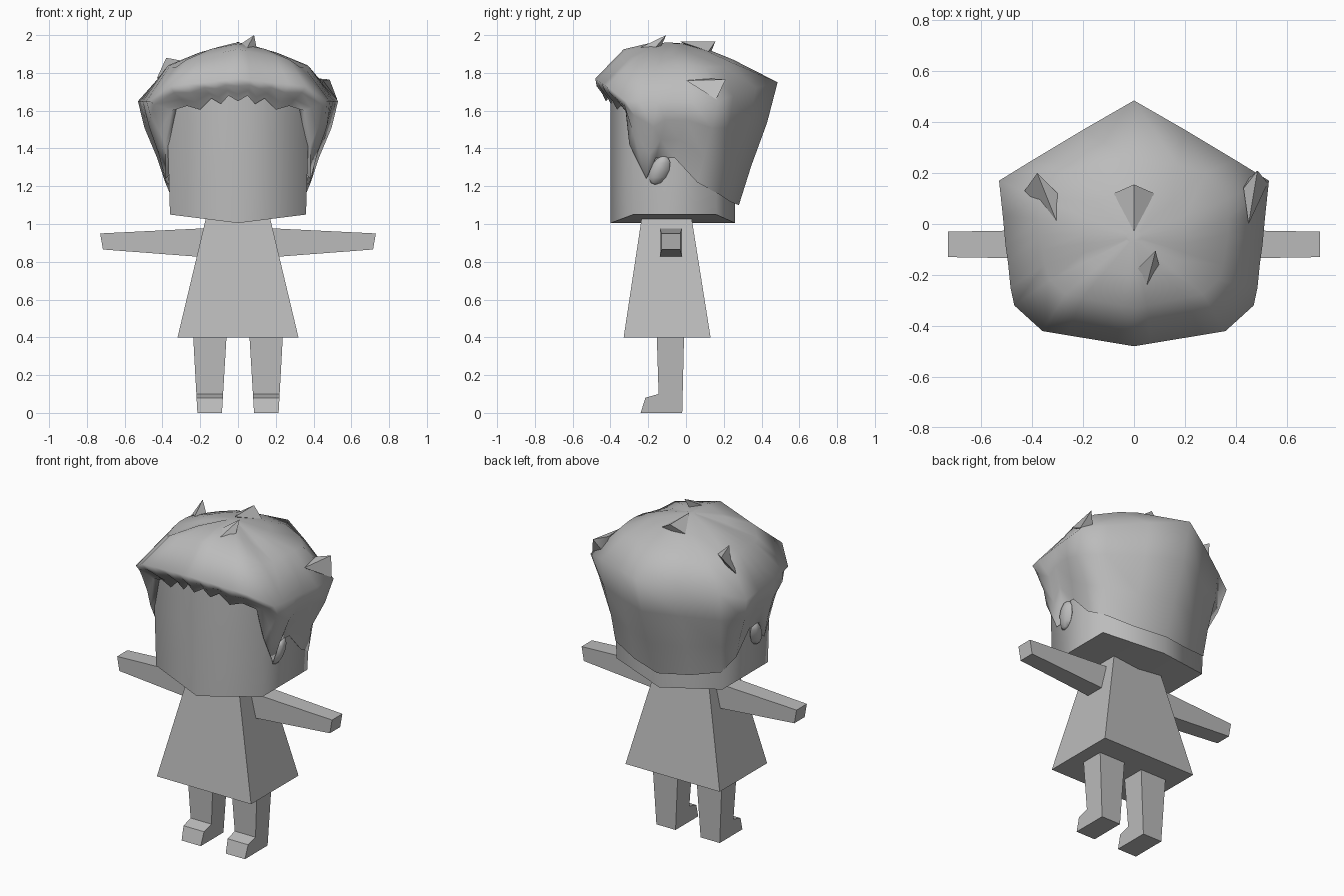
import bpy, bmesh, math
from mathutils import Vector

if "Cube" in bpy.data.objects:
    bpy.data.objects.remove(bpy.data.objects["Cube"])

grey = bpy.data.materials.new("plain_grey")
grey.use_nodes = True
tone = (0.5, 0.5, 0.5, 1)
grey.diffuse_color = tone
grey.node_tree.nodes["Principled BSDF"].inputs["Base Color"].default_value = tone


def finish(name, bm, smooth=None):
    bmesh.ops.recalc_face_normals(bm, faces=bm.faces)
    mesh = bpy.data.meshes.new(name)
    bm.to_mesh(mesh)
    bm.free()
    obj = bpy.data.objects.new(name, mesh)
    bpy.context.collection.objects.link(obj)
    mesh.materials.append(grey)
    if smooth:
        bpy.ops.object.select_all(action="DESELECT")
        obj.select_set(True)
        bpy.context.view_layer.objects.active = obj
        bpy.ops.object.shade_smooth_by_angle(angle=math.radians(smooth))
    return obj


def loft(name, rings, smooth=None, caps=True):
    """Join closed rings of equal length; cap both ends."""
    bm = bmesh.new()
    rows = [[bm.verts.new(p) for p in ring] for ring in rings]
    n = len(rows[0])
    for a, b in zip(rows, rows[1:]):
        for i in range(n):
            j = (i + 1) % n
            bm.faces.new((a[i], a[j], b[j], b[i]))
    if caps:
        bm.faces.new(rows[0])
        bm.faces.new(rows[-1])
    return finish(name, bm, smooth)


def hull(name, points, smooth=None):
    bm = bmesh.new()
    for p in points:
        bm.verts.new(p)
    bmesh.ops.convex_hull(bm, input=bm.verts)
    return finish(name, bm, smooth)


def rect(hx, y0, y1, z):
    return [(-hx, y0, z), (hx, y0, z), (hx, y1, z), (-hx, y1, z)]


# Dress
loft("dress", [rect(0.32, -0.33, 0.13, 0.4), rect(0.17, -0.235, 0.03, 1.03)])

# Arms and legs
leg_profile = [(-0.24, 0), (-0.02, 0), (-0.01, 0.42), (-0.155, 0.42),
               (-0.145, 0.1), (-0.215, 0.08)]
for side, s in (("left", 1), ("right", -1)):
    def arm_end(x_top, x_low, y0, y1, top, low):
        return [(s * x_top, y0, top), (s * x_top, y1, top),
                (s * x_low, y1, low), (s * x_low, y0, low)]
    loft(side + "_arm", [arm_end(0.12, 0.12, -0.14, -0.02, 0.98, 0.82),
                         arm_end(0.73, 0.715, -0.13, -0.03, 0.95, 0.865)])
    inner = [(s * (0.085 - 0.06 * z), y, z) for y, z in leg_profile]
    outer = [(s * (0.215 + 0.055 * z), y, z) for y, z in leg_profile]
    loft(side + "_leg", [inner, outer])

    # Ear: a small tilted faceted bead
    bm = bmesh.new()
    bmesh.ops.create_uvsphere(bm, u_segments=6, v_segments=6, radius=1)
    for v in bm.verts:
        y, z = v.co.y * 0.052, v.co.z * 0.078
        v.co = (s * (0.375 + v.co.x * 0.03 + z * 0.15),
                -0.14 + y + z * 0.3, 1.285 + z)
    finish(side + "_ear", bm, 60)

# Head: six-sided block with a gently keeled chin
outline = [(0, -0.4), (0.36, -0.28), (0.36, 0.16),
           (0, 0.26), (-0.36, 0.16), (-0.36, -0.28)]


def head_ring(z, drop=0, k=1):
    return [(x * k, y, z - (drop if x == 0 else 0)) for x, y in outline]


bm = bmesh.new()
rows = [[bm.verts.new(p) for p in r]
        for r in (head_ring(1.05, 0.045), head_ring(1.4, 0, 1.03), head_ring(1.72))]
for a, b in zip(rows, rows[1:]):
    for i in range(6):
        j = (i + 1) % 6
        bm.faces.new((a[i], a[j], b[j], b[i]))
low = rows[0]
bm.faces.new((low[0], low[1], low[2], low[3]))
bm.faces.new((low[0], low[3], low[4], low[5]))
bm.faces.new(rows[-1])
finish("head", bm, 78)

# Hair columns, front to back: crown point, widest point, hem point
columns = []
for x, z in ((0, 1.65), (0.05, 1.68), (0.09, 1.635), (0.14, 1.665),
             (0.2, 1.605), (0.27, 1.625)):
    columns.append(((x, -0.33 + x * 0.2, 1.925 - x * 0.2),
                    (x * 1.33, -0.48 + x * 0.22, 1.77 - x * 0.15),
                    (x, -0.425 + x * 0.3, z)))
columns += [
    ((0.33, -0.22, 1.83), (0.47, -0.32, 1.65), (0.35, -0.32, 1.6)),
    ((0.35, -0.16, 1.83), (0.485, -0.25, 1.65), (0.385, -0.3, 1.42)),
    ((0.36, -0.1, 1.84), (0.495, -0.15, 1.65), (0.385, -0.21, 1.24)),
    ((0.37, -0.04, 1.84), (0.505, -0.08, 1.65), (0.39, -0.16, 1.35)),
    ((0.37, 0.02, 1.84), (0.515, 0.03, 1.65), (0.39, -0.06, 1.35)),
    ((0.37, 0.1, 1.83), (0.53, 0.17, 1.65), (0.385, 0.06, 1.22)),
    ((0.28, 0.2, 1.835), (0.4, 0.25, 1.68), (0.36, 0.17, 1.16)),
    ((0.17, 0.23, 1.86), (0.2, 0.37, 1.72), (0.19, 0.23, 1.12)),
    ((0, 0.25, 1.87), (0, 0.485, 1.75), (0, 0.28, 1.1)),
]


def full_ring(points):
    return points + [Vector((-p.x, p.y, p.z)) for p in reversed(points[1:-1])]


apex = Vector((0, -0.05, 1.965))
crown, wide, hem = ([Vector(c[i]) for c in columns] for i in range(3))
rings = [[apex.lerp(p, 0.08) for p in crown],
         [apex.lerp(p, 0.55) + Vector((0, 0, 0.012)) for p in crown],
         crown, wide]
for t, bulge in ((0.33, 0.012), (0.68, 0.0)):
    rings.append([a.lerp(b, t) + Vector((a.x, a.y, 0)) * bulge * 2
                  for a, b in zip(wide, hem)])
rings.append(hem)
# tuck the hem back in against the head
rings.append([Vector((p.x * 0.88, p.y * 0.88, p.z + 0.04)) for p in hem])
loft("hair", [full_ring(r) for r in rings], 75)

# Loose tufts: tip, two base corners, forward ridge and buried root
tufts = {
    "front_tuft": ((0.085, -0.105, 2.0), (0.01, -0.18, 1.95), (0.1, -0.17, 1.925),
                   (0.05, -0.24, 1.935), (0.06, -0.15, 1.9)),
    "back_tuft": ((0, 0.155, 1.965), (-0.08, 0.12, 1.915), (0.08, 0.12, 1.915),
                  (0, -0.03, 1.965), (0, 0.12, 1.88)),
    "right_tuft": ((-0.38, 0.2, 1.88), (-0.43, 0.13, 1.77), (-0.3, 0.12, 1.85),
                   (-0.3, 0.0, 1.865), (-0.36, 0.1, 1.76)),
    "left_tuft": ((0.485, 0.21, 1.765), (0.43, 0.14, 1.77), (0.525, 0.16, 1.66),
                  (0.45, 0.0, 1.76), (0.43, 0.16, 1.66)),
}
for name, points in tufts.items():
    hull(name, points, 50)
